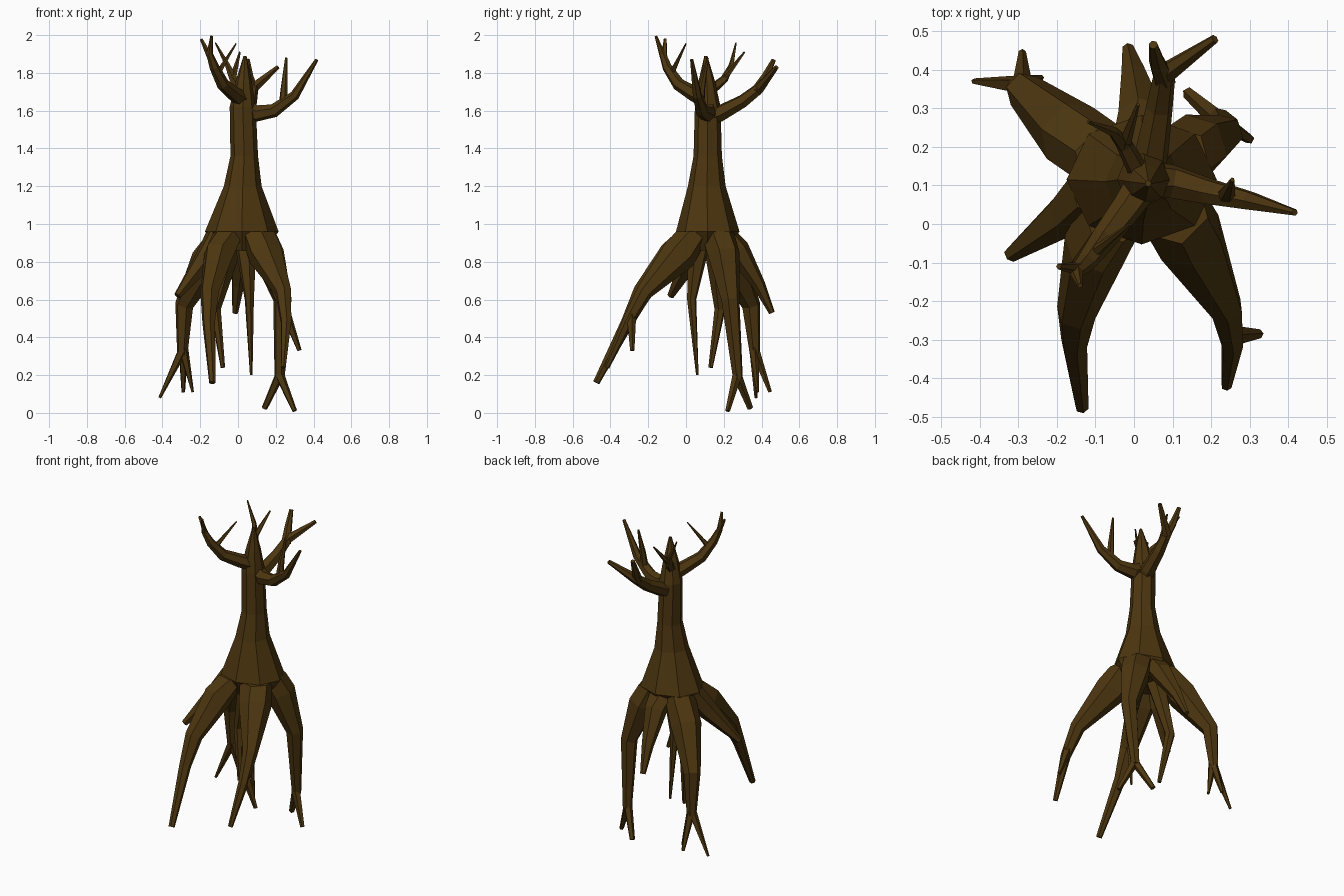
import bpy, bmesh, math
from mathutils import Vector

scene_cube = bpy.data.objects.get("Cube")
if scene_cube:
    bpy.data.objects.remove(scene_cube, do_unlink=True)

# Single bark colour
bark = bpy.data.materials.new("dark_brown_bark")
bark.use_nodes = True
color = (0.074, 0.037, 0.005, 1)
bark.diffuse_color = color
bsdf = bark.node_tree.nodes["Principled BSDF"]
bsdf.inputs["Base Color"].default_value = color
bsdf.inputs["Roughness"].default_value = 0.9


def skin(name, rings):
    """Join successive rings of points into a closed, flat-shaded skin."""
    bm = bmesh.new()
    loops = [[bm.verts.new(p) for p in ring] for ring in rings]
    count = len(loops[0])
    for low, high in zip(loops, loops[1:]):
        for i in range(count):
            j = (i + 1) % count
            bm.faces.new((low[i], low[j], high[j], high[i]))
    bm.faces.new(loops[0][::-1])
    bm.faces.new(loops[-1])
    bmesh.ops.recalc_face_normals(bm, faces=bm.faces)
    mesh = bpy.data.meshes.new(name)
    bm.to_mesh(mesh)
    bm.free()
    mesh.materials.append(bark)
    obj = bpy.data.objects.new(name, mesh)
    bpy.context.collection.objects.link(obj)


def limb(name, *path, sides=6, level_start=False):
    """Tapered tube along (x, y, z, radius) points; a level start is cut flat."""
    points = [Vector(p[:3]) for p in path]
    steps = [(b - a).normalized() for a, b in zip(points, points[1:])]
    tangents = [steps[0]]
    tangents += [(a + b).normalized() for a, b in zip(steps, steps[1:])]
    tangents.append(steps[-1])
    if level_start:
        tangents[0] = Vector((0, 0, -1))
    rings = []
    axis = tangents[0].orthogonal().normalized()
    for p, tangent, (*_, radius) in zip(points, tangents, path):
        axis = (axis - tangent * axis.dot(tangent)).normalized()
        other = tangent.cross(axis)
        ring = []
        for k in range(sides):
            a = math.tau * k / sides
            ring.append(p + radius * (axis * math.cos(a) + other * math.sin(a)))
        rings.append(ring)
    skin(name, rings)


def root(name, *path):
    """Root that leaves the trunk rim with a level joint."""
    limb(name, *path, level_start=True)


def fork(name, start, *tips):
    """Thin twigs that spread from one (x, y, z, radius) point."""
    for number, tip in enumerate(tips):
        limb(f"{name}_{number + 1}", start, tip, sides=5)


# Trunk: centre x, centre y, height, half width, half depth
profile = [
    (.02, .11, .86, .125, .11),
    (.02, .115, .96, .195, .168),
    (.025, .11, 1.2, .10, .10),
    (.033, .115, 1.36, .073, .075),
    (.025, .115, 1.62, .069, .068),
    (.03, .11, 1.75, .044, .045),
    (.037, .105, 1.89, .008, .008),
]
sides = 8
skin("trunk", [[(cx + rx * math.cos(math.tau * k / sides),
                 cy + ry * math.sin(math.tau * k / sides), z)
                for k in range(sides)] for cx, cy, z, rx, ry in profile])

# Main roots
root("front_right_root", (-.05, .035, .96, .085), (-.1, -.06, .84, .085),
     (-.15, -.23, .64, .052), (-.155, -.31, .48, .035), (-.135, -.475, .16, .018))
root("side_right_root", (-.09, .1, .96, .08), (-.17, .03, .82, .06),
     (-.32, -.08, .62, .02))
root("back_right_root", (-.065, .165, .96, .09), (-.165, .235, .8, .09),
     (-.285, .345, .57, .05), (-.295, .365, .31, .028))
root("back_root", (.02, .19, .96, .08), (.02, .275, .86, .065),
     (.0, .385, .68, .035), (-.015, .455, .53, .016))
root("back_left_root", (.11, .165, .96, .09), (.16, .2, .84, .088),
     (.235, .235, .6, .05), (.22, .275, .18, .027))
root("front_left_root", (.1, .04, .96, .095), (.145, -.035, .84, .095),
     (.24, -.22, .64, .045), (.255, -.31, .48, .03), (.24, -.42, .24, .014))

# Hanging inner roots
limb("inner_root_left", (.04, .07, .9, .06), (.06, .03, .6, .025),
     (.07, .06, .2, .007))
limb("inner_root_right", (-.03, .15, .9, .06), (-.12, .18, .55, .03),
     (-.08, .13, .24, .012))

# Root ends
fork("back_right_rootlet", (-.29, .36, .34, .027), (-.415, .37, .08, .008),
     (-.29, .445, .11, .01), (-.24, .38, .11, .007))
fork("back_left_rootlet", (.22, .27, .2, .026), (.14, .34, .025, .016),
     (.3, .22, .01, .013))
fork("front_left_rootlet", (.255, -.29, .52, .027), (.325, -.285, .33, .012))

# Left branch
limb("left_branch", (.04, .115, 1.61, .05), (.1, .11, 1.585, .045),
     (.19, .085, 1.6, .036), (.3, .06, 1.68, .026), (.417, .03, 1.87, .009))
limb("left_twig", (.24, .075, 1.64, .024), (.245, .085, 1.73, .018),
     (.255, .115, 1.88, .006))

# Back branch
limb("back_branch", (.03, .12, 1.57, .05), (.045, .18, 1.585, .045),
     (.065, .3, 1.65, .036), (.08, .39, 1.72, .03), (.21, .48, 1.83, .012))
limb("back_twig", (.08, .37, 1.7, .03), (.06, .42, 1.78, .022),
     (.05, .465, 1.87, .012))

# Front branch
limb("front_branch", (.02, .1, 1.66, .045), (-.02, .04, 1.69, .04),
     (-.08, -.04, 1.74, .034), (-.125, -.1, 1.83, .026),
     (-.15, -.125, 1.9, .018), (-.14, -.16, 1.995, .007))
fork("front_twig", (-.145, -.115, 1.88, .018), (-.195, -.11, 1.98, .008))
limb("front_inner_twig", (-.11, -.08, 1.79, .018), (-.08, -.055, 1.84, .012),
     (-.01, .0, 1.955, .004), sides=5)

# Small upper back branch
limb("upper_branch", (.02, .12, 1.7, .03), (-.025, .205, 1.77, .022),
     (-.055, .24, 1.84, .014), (-.12, .265, 1.96, .004), sides=5)
fork("upper_twig", (-.025, .21, 1.78, .018), (.01, .31, 1.91, .005))
